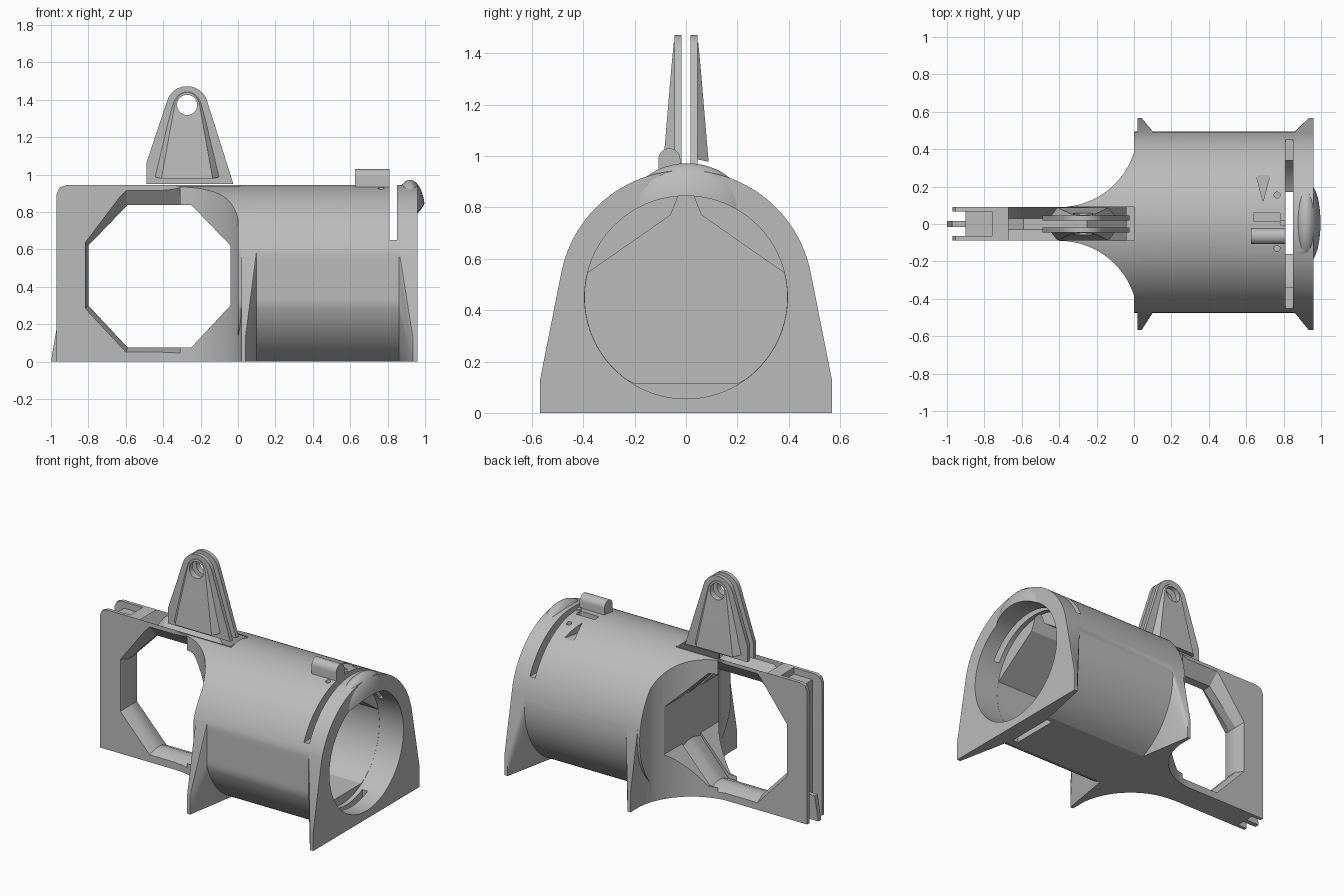
import bpy, bmesh, math
from mathutils import Vector

if "Cube" in bpy.data.objects:
    bpy.data.objects.remove(bpy.data.objects["Cube"])

grey = bpy.data.materials.new("warm_grey")
grey.diffuse_color = (0.5, 0.5, 0.5, 1)
grey.use_nodes = True
grey.node_tree.nodes["Principled BSDF"].inputs["Base Color"].default_value = grey.diffuse_color


def make(name, bm):
    bmesh.ops.recalc_face_normals(bm, faces=bm.faces)
    me = bpy.data.meshes.new(name)
    bm.to_mesh(me)
    bm.free()
    ob = bpy.data.objects.new(name, me)
    bpy.context.collection.objects.link(ob)
    me.materials.append(grey)
    return ob


def prism(name, pts, a, b, axis):
    """Extrude a 2D outline from a to b along an axis."""
    def place(p, t):
        return {'x': (t, p[0], p[1]), 'y': (p[0], t, p[1]), 'z': (p[0], p[1], t)}[axis]
    bm = bmesh.new()
    ends = [[bm.verts.new(place(p, t)) for p in pts] for t in (a, b)]
    n = len(pts)
    for e in ends:
        bm.faces.new(e)
    for i in range(n):
        j = (i + 1) % n
        bm.faces.new((ends[0][i], ends[0][j], ends[1][j], ends[1][i]))
    return make(name, bm)


def box(name, x0, x1, y0, y1, z0, z1):
    return prism(name, [(x0, y0), (x1, y0), (x1, y1), (x0, y1)], z0, z1, 'z')


def arc(cx, cy, r, a0, a1, n):
    return [(cx + r * math.cos(math.radians(a0 + (a1 - a0) * i / n)),
             cy + r * math.sin(math.radians(a0 + (a1 - a0) * i / n))) for i in range(n + 1)]


def disc(name, cx, cy, r, a, b, axis, n=48):
    return prism(name, arc(cx, cy, r, 0, 360, n)[:-1], a, b, axis)


def hull(name, points):
    bm = bmesh.new()
    for p in points:
        bm.verts.new(p)
    res = bmesh.ops.convex_hull(bm, input=bm.verts)
    junk = set(res["geom_interior"] + res["geom_unused"])
    bmesh.ops.delete(bm, geom=[g for g in junk if isinstance(g, bmesh.types.BMVert)], context='VERTS')
    bmesh.ops.dissolve_limit(bm, angle_limit=0.002, verts=bm.verts, edges=bm.edges)
    return make(name, bm)


def ellipsoid(name, centre, radii):
    bm = bmesh.new()
    bmesh.ops.create_uvsphere(bm, u_segments=48, v_segments=24, radius=1)
    for v in bm.verts:
        v.co = Vector([c + r * k for c, r, k in zip(centre, radii, v.co)])
    return make(name, bm)


def boolean(ob, others, op):
    for o in others:
        m = ob.modifiers.new("cut", 'BOOLEAN')
        m.operation, m.object, m.solver = op, o, 'EXACT'
        dg = bpy.context.evaluated_depsgraph_get()
        me = bpy.data.meshes.new_from_object(ob.evaluated_get(dg))
        ob.modifiers.clear()
        ob.data = me
        bpy.data.objects.remove(o)
    return ob


# Cross-sections of the barrel and of the footed end plates
CZ, R = 0.45, 0.495
barrel_outline = [(max(y, -0.475), max(z, 0)) for y, z in arc(0, CZ, R, -65.38, 245.38, 90)]
plate_outline = [(0.568, 0), (0.568, 0.13)] + arc(0, CZ, R, 0, 180, 60) + [(-0.568, 0.13), (-0.568, 0)]


def flange(name, x_out, x_in, x_taper):
    pts = [(x, y, z) for x in (x_out, x_in) for y, z in plate_outline]
    pts += [(x_taper, y, z) for y, z in barrel_outline]
    return hull(name, pts)


# Barrel body with end plates
body = prism("barrel_and_frame", barrel_outline, 0.0, 0.95, 'x')
boolean(body, [flange("near_flange", 0.96, 0.935, 0.86),
               flange("far_flange", 0.018, 0.04, 0.10)], 'UNION')

# Neck that narrows from the barrel down to the flat frame
neck = prism("neck", plate_outline, -0.40, 0.03, 'x')
boolean(neck, [disc("scoop", -0.40, s * 0.51, 0.42, -0.1, 1.2, 'z', 72) for s in (-1, 1)], 'DIFFERENCE')
boolean(neck, [box("trim", -0.6, 0.018, *sorted((s * 0.5, s * 0.7)), -0.1, 1.2) for s in (-1, 1)],
        'DIFFERENCE')

# Flat frame and curved saddle on its top
frame = prism("frame", [(0.01, 0), (0.01, 0.943), (-0.92, 0.943), (-0.955, 0.93),
                        (-0.97, 0.895), (-0.97, 0)], -0.088, 0.092, 'y')
saddle = prism("saddle", [(0, 0.92), (0, 0.945), (-0.04, 0.98), (-0.10, 1.02), (-0.2, 1.052),
                          (-0.34, 1.075), (-0.45, 1.065), (-0.55, 1.04), (-0.62, 1.0),
                          (-0.67, 0.945), (-0.67, 0.92)], -0.087, 0.091, 'y')
knob = ellipsoid("front_bump", (0.92, 0.005, 0.80), (0.08, 0.222, 0.172))
boolean(body, [neck, frame, saddle, knob], 'UNION')

# Main bore, then the deeper chamber with a pointed roof and flat floor
chamber = [(-0.2, 0.115), (0.2, 0.115)] + arc(0, CZ, 0.394, -54, 14, 24) + [
    (0.06, 0.77), (0.02, 0.87), (0, 0.895), (-0.02, 0.87), (-0.06, 0.77)] + arc(0, CZ, 0.394, 166, 234, 24)
cuts = [disc("bore", 0, CZ, 0.395, 0.78, 1.1, 'x', 96), prism("chamber", chamber, 0.05, 0.79, 'x')]

# Eight-sided window, flared toward both faces
window = [(-0.59, 0.075), (-0.25, 0.075), (-0.04, 0.30), (-0.04, 0.62),
          (-0.25, 0.838), (-0.59, 0.838), (-0.80, 0.62), (-0.80, 0.30)]
flared = [(-0.60, 0.045), (-0.25, 0.045), (-0.04, 0.28), (-0.04, 0.65),
          (-0.25, 0.930), (-0.60, 0.930), (-0.82, 0.64), (-0.82, 0.28)]
cuts.append(prism("window", window, -0.7, 0.7, 'y'))
for s in (-1, 1):
    cuts.append(hull("window_flare", [(x, s * 0.03, z) for x, z in window] +
                     [(x, s * 0.10, z) for x, z in flared]))

# Ring slot, floor slit, end slot and top groove
cuts += [box("ring_slot", 0.81, 0.85, -0.6, 0.6, 0.65, 1.2),
         box("floor_slit", 0.81, 0.85, -0.16, 0.17, -0.1, 0.3),
         box("end_slot", -1.1, -0.90, -0.065, 0.068, -0.1, 1.2),
         box("top_groove", -0.95, -0.76, -0.065, 0.068, 0.90, 1.2)]

# Small recesses on the barrel top
cuts += [box("recess", 0.64, 0.78, 0.015, 0.06, 0.90, 1.2),
         disc("pin_hole", 0.765, 0.155, 0.016, 0.87, 1.2, 'z', 16),
         disc("pin_hole", 0.765, -0.13, 0.016, 0.87, 1.2, 'z', 16),
         prism("drop_mark", arc(0.69, 0.25, 0.033, -10, 190, 14) + [(0.69, 0.12)], 0.87, 1.2, 'z')]
boolean(body, cuts, 'DIFFERENCE')

# Half-round latch on the barrel top
latch = prism("latch", [(-0.108, 0.92), (-0.022, 0.92)] + arc(-0.065, 0.987, 0.043, 0, 180, 16),
              0.625, 0.81, 'x')
pin = disc("latch_pin", 0.795, 0.005, 0.016, 0.90, 0.955, 'z', 16)

# Wedge fin inside the end slot
fin = prism("end_fin", [(-0.88, 0), (-1.0, 0), (-0.972, 0.165), (-0.88, 0.165)], -0.016, 0.016, 'y')

# Two hanging ears, each a plate with a tapering outer rib and a round hole
EX = -0.272
ear_outline = [(-0.025, 0.95)] + arc(EX, 1.36, 0.112, 18, 162, 24) + [(-0.49, 1.06), (-0.49, 0.95)]
rib_outline = [(-0.09, 0.99)] + arc(EX, 1.36, 0.092, 16, 164, 24) + [(-0.455, 0.99)]
ears = []
for s, side in ((-1, "front"), (1, "back")):
    ear = prism(side + "_ear", ear_outline, s * 0.018, s * 0.045, 'y')
    low = [(x, s * 0.03, z) for x, z in rib_outline]
    high = [(EX + (x - EX) * 0.75, s * (0.088 - 0.04 * max(0, z - 1.05) / 0.4), z - 0.012)
            for x, z in rib_outline]
    boolean(ear, [hull("rib", low + high)], 'UNION')
    boolean(ear, [disc("ear_hole", EX, 1.372, 0.054, -0.2, 0.2, 'y', 32)], 'DIFFERENCE')
    ears.append(ear)

# Smooth the rounded surfaces and keep the edges sharp
bpy.ops.object.select_all(action='DESELECT')
for ob in [body, latch, pin, fin] + ears:
    ob.select_set(True)
    bpy.context.view_layer.objects.active = ob
bpy.ops.object.shade_smooth_by_angle(angle=math.radians(25))
